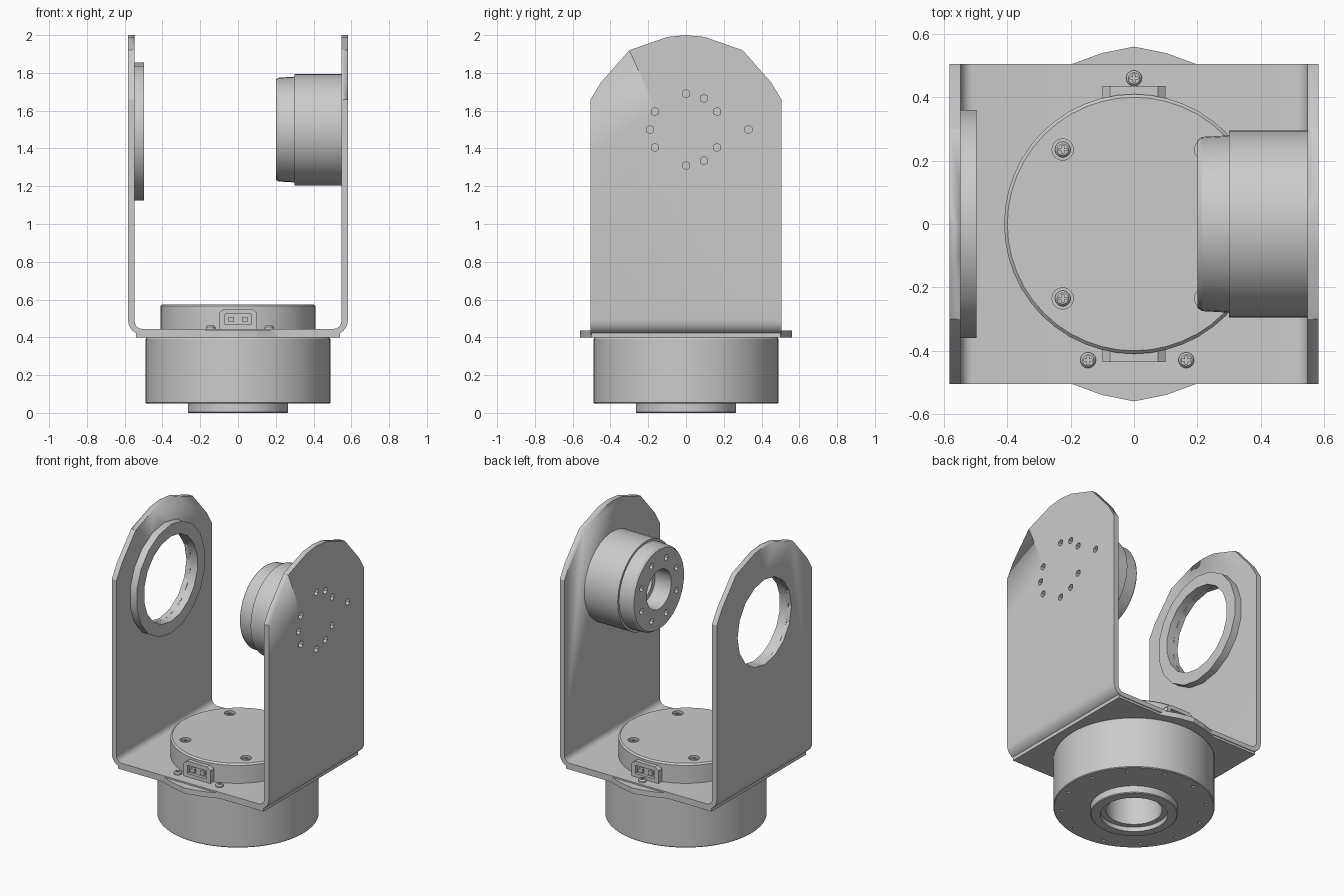
import bpy, bmesh
from math import sin, cos, pi, radians
from mathutils import Matrix, Vector

cube = bpy.data.objects.get("Cube")
if cube:
    bpy.data.objects.remove(cube)

grey = bpy.data.materials.new("plain grey")
grey.use_nodes = True
grey.diffuse_color = (0.6, 0.6, 0.6, 1)
grey.node_tree.nodes["Principled BSDF"].inputs["Base Color"].default_value = (0.6, 0.6, 0.6, 1)

AXIS = {"z": Matrix.Identity(4), "x": Matrix.Rotation(pi / 2, 4, "Y")}
ARM_Z = 1.49


def finish(name, bm, smooth=True):
    bmesh.ops.recalc_face_normals(bm, faces=bm.faces)
    mesh = bpy.data.meshes.new(name)
    bm.to_mesh(mesh)
    bm.free()
    mesh.materials.append(grey)
    obj = bpy.data.objects.new(name, mesh)
    bpy.context.collection.objects.link(obj)
    if smooth:
        activate(obj)
        bpy.ops.object.shade_smooth_by_angle(angle=radians(28))
    return obj


def activate(obj):
    bpy.ops.object.select_all(action="DESELECT")
    obj.select_set(True)
    bpy.context.view_layer.objects.active = obj


def lathe(name, profile, loc=(0, 0, 0), axis="z", segs=48, closed=False, smooth=True):
    """Revolve (radius, height) points; open profiles get flat caps."""
    bm = bmesh.new()
    m = Matrix.Translation(loc) @ AXIS[axis]
    rings = [[bm.verts.new(m @ Vector((r * cos(2 * pi * i / segs), r * sin(2 * pi * i / segs), h)))
              for i in range(segs)] for r, h in profile]
    pairs = list(zip(rings, rings[1:])) + ([(rings[-1], rings[0])] if closed else [])
    for a, b in pairs:
        for i in range(segs):
            j = (i + 1) % segs
            bm.faces.new((a[i], a[j], b[j], b[i]))
    if not closed:
        bm.faces.new(rings[0])
        bm.faces.new(rings[-1])
    return finish(name, bm, smooth)


def prism(name, points, depth, smooth=True):
    """Extrude a planar outline along a vector."""
    bm = bmesh.new()
    face = bm.faces.new([bm.verts.new(p) for p in points])
    new = bmesh.ops.extrude_face_region(bm, geom=[face])["geom"]
    bmesh.ops.translate(bm, vec=depth, verts=[g for g in new if isinstance(g, bmesh.types.BMVert)])
    return finish(name, bm, smooth)


def box(name, centre, size):
    bm = bmesh.new()
    bmesh.ops.create_cube(bm, size=1, matrix=Matrix.Translation(centre) @ Matrix.Diagonal((*size, 1)))
    return finish(name, bm, False)


def boolean(target, cutter, operation="DIFFERENCE"):
    activate(target)
    mod = target.modifiers.new("cut", "BOOLEAN")
    mod.object, mod.operation, mod.solver = cutter, operation, "EXACT"
    # keep the cut ahead of any smoothing modifier
    bpy.ops.object.modifier_move_to_index(modifier=mod.name, index=0)
    bpy.ops.object.modifier_apply(modifier=mod.name)
    bpy.data.objects.remove(cutter)


def drill(target, loc, radius, depth, axis="z", segs=12):
    boolean(target, lathe("drill", [(radius, -depth / 2), (radius, depth / 2)], loc, axis, segs, smooth=False))


# U bracket: bent sheet profile, then rounded arm tops
def bend(cx, cz, r, start):
    return [(cx + r * cos(start + k * pi / 12), cz + r * sin(start + k * pi / 12)) for k in range(7)]


outer = [(-0.582, 2.1)] + bend(-0.507, 0.49, 0.075, pi) + bend(0.507, 0.49, 0.075, 1.5 * pi) + [(0.582, 2.1)]
inner = [(-0.547, 2.1)] + bend(-0.507, 0.485, 0.04, pi) + bend(0.507, 0.485, 0.04, 1.5 * pi) + [(0.547, 2.1)]
bracket = prism("u_bracket", [(x, -0.505, z) for x, z in outer + inner[::-1]], (0, 1.01, 0))
arch = [(-0.505, 1.66), (-0.45, 1.75), (-0.3, 1.92), (-0.1, 1.99), (0, 2.0),
        (0.1, 1.99), (0.3, 1.92), (0.45, 1.75), (0.505, 1.66)]
side = [(-0.505, 0.3)] + arch + [(0.505, 0.3)]
boolean(bracket, prism("arm_outline", [(-1, y, z) for y, z in side], (2, 0, 0)), "INTERSECT")

# Round window in one arm, bolt holes in the other
drill(bracket, (-0.565, 0, ARM_Z), 0.285, 0.2, "x", 16)
for k in range(12):
    if k not in (0, 4, 8):
        a = k * pi / 6
        drill(bracket, (0.6, 0.19 * cos(a), 1.5 + 0.19 * sin(a)), 0.022, 0.1, "x", 6)
drill(bracket, (0.6, 0.33, 1.5), 0.022, 0.1, "x", 6)

# Bearing ring
lathe("bearing_ring", [(0.365, 0), (0.365, 0.062), (0.285, 0.062), (0.285, 0)],
      (-0.56, 0, ARM_Z), "x", 18, closed=True)

# Tilt motor with stepped face and bore
motor = lathe("tilt_motor", [(0.295, 0.355), (0.295, 0.1), (0.28, 0.1), (0.275, 0.015), (0.265, 0),
                             (0.13, 0), (0.13, 0.12), (0.1, 0.12), (0.1, 0.25)], (0.2, 0, 1.5), "x", 40)
for k in range(8):
    a = (k + 0.5) * pi / 4
    drill(motor, (0.2, 0.2 * cos(a), 1.5 + 0.2 * sin(a)), 0.02, 0.06, "x", 6)

# Mounting plate with pointed front and back bulges
half = [(-0.54, -0.5), (-0.21, -0.5), (-0.1, -0.54), (0, -0.56), (0.1, -0.54), (0.21, -0.5), (0.54, -0.5)]
outline = half + [(-x, -y) for x, y in half]
prism("mounting_plate", [(x, y, 0.4) for x, y in outline], (0, 0, 0.035), False)

# Pan motor housing with hollow boss underneath
housing = lathe("pan_motor_housing", [(0.48, 0.405), (0.49, 0.39), (0.49, 0.055), (0.485, 0.05), (0.265, 0.05),
                                      (0.265, 0.005), (0.26, 0), (0.205, 0), (0.205, 0.03), (0.17, 0.03),
                                      (0.17, 0.3)], segs=64)
for k in range(12):
    a = (k + 0.5) * pi / 6
    drill(housing, (0.44 * cos(a), 0.44 * sin(a), 0.05), 0.012, 0.05, segs=8)

# Turntable disc with recessed screw pockets
disc = lathe("turntable_disc", [(0.41, 0.44), (0.41, 0.565), (0.4, 0.575)], segs=48)
pockets = [(sx * 0.225, sy * 0.235) for sx in (-1, 1) for sy in (-1, 1)]
for x, y in pockets:
    drill(disc, (x, y, 0.575), 0.034, 0.05, segs=16)

# Cross-head screws on the disc and the bracket floor
floor = [(0, 0.46), (-0.145, -0.43), (0.165, -0.43)]
for x, y, z in [(x, y, 0.548) for x, y in pockets] + [(x, y, 0.442) for x, y in floor]:
    screw = lathe("screw", [(0.025, 0), (0.025, 0.012), (0.018, 0.02)], (x, y, z), segs=16)
    for size in ((0.026, 0.007, 0.012), (0.007, 0.026, 0.012)):
        boolean(screw, box("slot", (x, y, z + 0.02), size))

# Connector sockets at the front and back of the disc
for label, s in (("front", -1), ("back", 1)):
    top = [(-0.1, 0.445), (-0.1, 0.53), (-0.075, 0.55), (0.075, 0.55), (0.1, 0.53), (0.1, 0.445)]
    socket = prism(label + "_connector", [(x, s * 0.39, z) for x, z in top], (0, s * 0.045, 0), False)
    boolean(socket, box("opening", (0, s * 0.435, 0.495), (0.14, 0.04, 0.055)))
    for x in (-0.035, 0.035):
        box(label + "_connector_pin", (x, s * 0.422, 0.495), (0.03, 0.02, 0.025))
